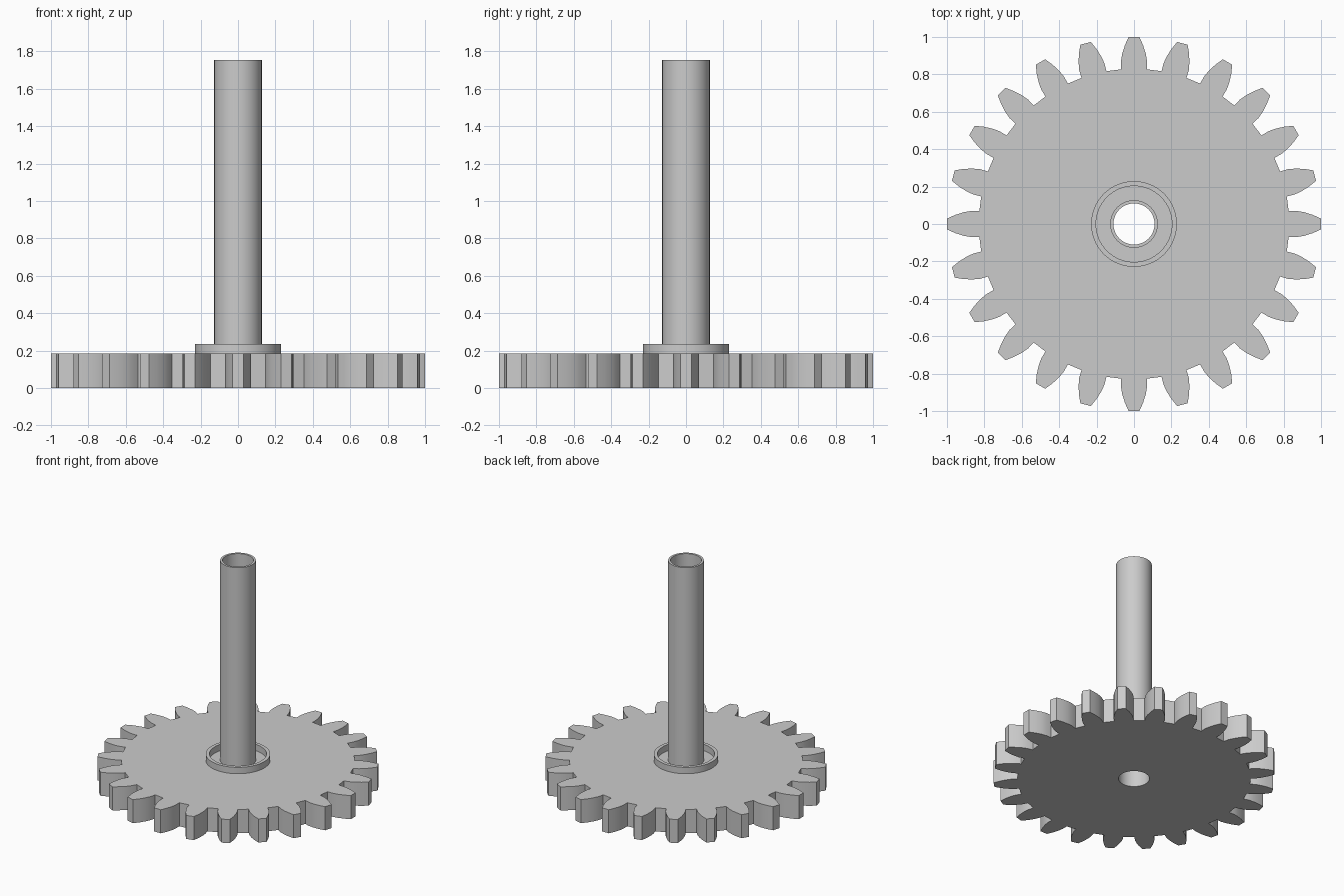
import bpy, bmesh, math
from mathutils import Matrix, Vector

cube = bpy.data.objects.get("Cube")
if cube:
    bpy.data.objects.remove(cube, do_unlink=True)

TEETH = 24
SEGMENTS = 96
GEAR_TOP = 0.185
BORE = 0.11

# Single grey material
grey = bpy.data.materials.new("plain grey")
grey.use_nodes = True
grey.diffuse_color = (0.6, 0.6, 0.6, 1)
grey.node_tree.nodes["Principled BSDF"].inputs["Base Color"].default_value = (0.6, 0.6, 0.6, 1)


def finish(bm, name):
    bmesh.ops.recalc_face_normals(bm, faces=bm.faces)
    mesh = bpy.data.meshes.new(name)
    bm.to_mesh(mesh)
    bm.free()
    mesh.materials.append(grey)
    obj = bpy.data.objects.new(name, mesh)
    bpy.context.collection.objects.link(obj)
    bpy.ops.object.select_all(action='DESELECT')
    obj.select_set(True)
    bpy.context.view_layer.objects.active = obj
    bpy.ops.object.shade_smooth_by_angle(angle=math.radians(25))
    return obj


def edge_loop(bm, points):
    verts = [bm.verts.new(p) for p in points]
    return [bm.edges.new((v, verts[(i + 1) % len(verts)])) for i, v in enumerate(verts)]


def ring(name, inner, outer, bottom, top):
    """Spin a rectangular wall section around the z axis."""
    bm = bmesh.new()
    section = edge_loop(bm, [(inner, 0, bottom), (outer, 0, bottom),
                             (outer, 0, top), (inner, 0, top)])
    bmesh.ops.spin(bm, geom=bm.verts[:] + section, cent=(0, 0, 0), axis=(0, 0, 1),
                   angle=math.tau, steps=SEGMENTS, use_merge=True)
    bmesh.ops.remove_doubles(bm, verts=bm.verts, dist=1e-5)
    return finish(bm, name)


# Toothed wheel: one mirrored flank repeated around, filled and extruded
flank = [(0.827, 0.069), (0.87, 0.070), (0.91, 0.063), (0.955, 0.049), (1.0, 0.029)]
tooth = [Vector((r, -w, 0)) for r, w in flank] + [Vector((r, w, 0)) for r, w in reversed(flank)]
outline = []
for i in range(TEETH):
    turn = Matrix.Rotation(math.tau * i / TEETH, 3, 'Z')
    outline += [turn @ p for p in tooth]
hole = [(BORE * math.cos(math.tau * i / SEGMENTS), BORE * math.sin(math.tau * i / SEGMENTS), 0)
        for i in range(SEGMENTS)]

bm = bmesh.new()
edges = edge_loop(bm, outline) + edge_loop(bm, hole)
bmesh.ops.triangle_fill(bm, edges=edges, use_beauty=True, normal=(0, 0, 1))
raised = bmesh.ops.extrude_face_region(bm, geom=bm.faces[:], use_keep_orig=True)
bmesh.ops.translate(bm, vec=(0, 0, GEAR_TOP),
                    verts=[g for g in raised["geom"] if isinstance(g, bmesh.types.BMVert)])
finish(bm, "gear_wheel")

# Hollow shaft and the raised collar around its foot
ring("hollow_shaft", BORE, 0.127, GEAR_TOP, 1.755)
ring("hub_collar", 0.203, 0.229, GEAR_TOP, 0.235)
